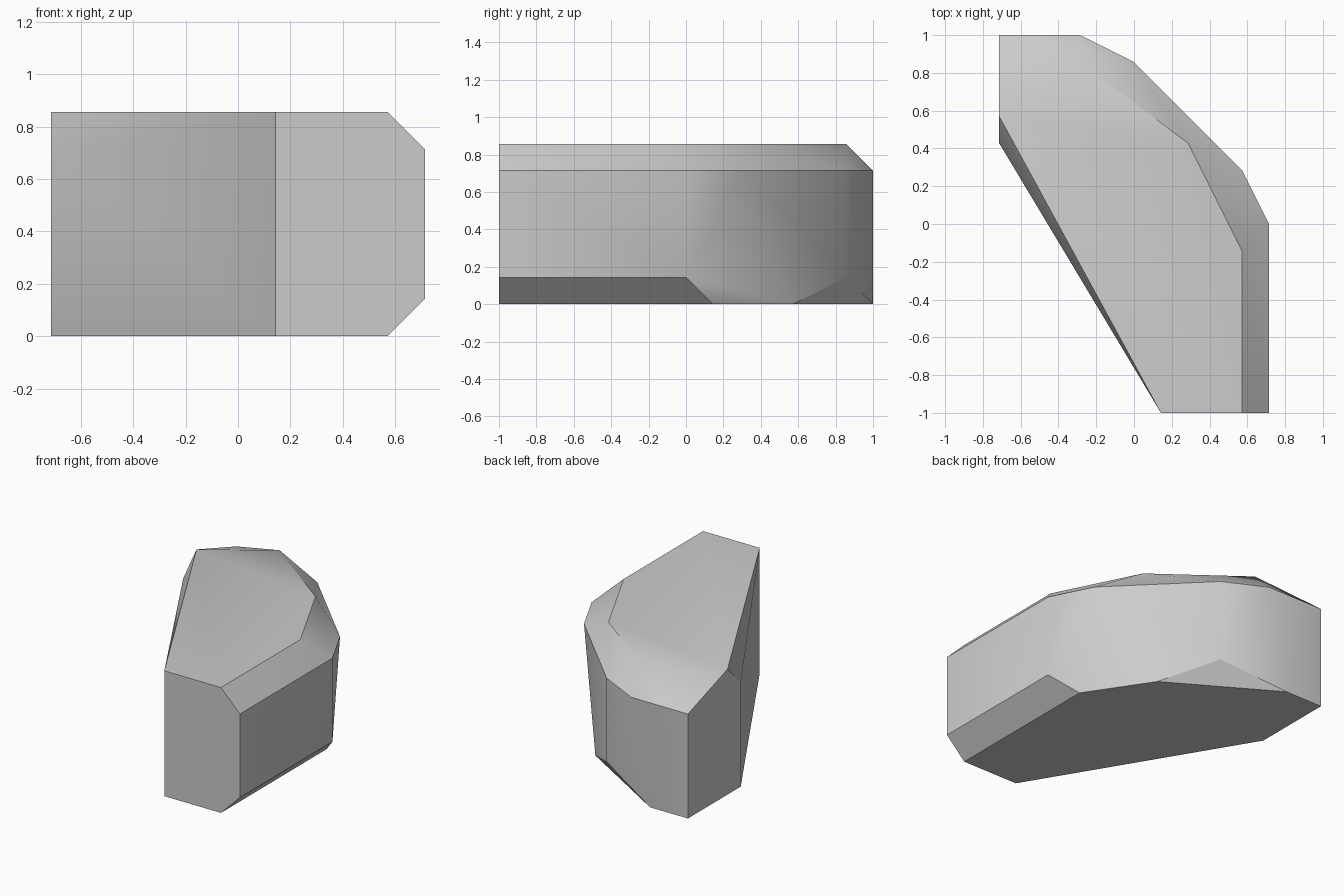
import bpy
import bmesh
import math

# Remove the default cube
cube = bpy.data.objects.get("Cube")
if cube:
    bpy.data.objects.remove(cube, do_unlink=True)

GRID = 1 / 7  # the block is laid out on a regular lattice

# Plan outline of the block at each level, in lattice steps
outlines = {
    6: [(1, -7), (4, -7), (4, -1), (2, 3), (-2, 6), (-5, 4)],
    5: [(5, -7), (5, 0), (4, 2), (0, 6), (-2, 7), (-5, 7), (-5, 3)],
    1: [(5, -7), (5, 0), (0, 6)],
    0: [(1, -7), (4, -7), (4, 1), (2, 4), (-3, 7), (-5, 7), (-5, 3)],
}

# Stone material
stone = bpy.data.materials.new("stone grey")
stone.use_nodes = True
colour = (0.6, 0.6, 0.6, 1)
stone.diffuse_color = colour
stone.node_tree.nodes["Principled BSDF"].inputs["Base Color"].default_value = colour

# Chipped block: hull around the stacked outlines, flat areas merged
bm = bmesh.new()
for level, outline in outlines.items():
    for x, y in outline:
        bm.verts.new((x * GRID, y * GRID, level * GRID))
bmesh.ops.convex_hull(bm, input=bm.verts[:])
bmesh.ops.dissolve_limit(bm, angle_limit=math.radians(0.5),
                         verts=bm.verts[:], edges=bm.edges[:])
bmesh.ops.recalc_face_normals(bm, faces=bm.faces[:])

mesh = bpy.data.meshes.new("stone_block")
bm.to_mesh(mesh)
bm.free()
mesh.materials.append(stone)
block = bpy.data.objects.new("stone_block", mesh)
bpy.context.collection.objects.link(block)

# Soft shading across shallow bends, crisp chamfers
bpy.ops.object.select_all(action="DESELECT")
block.select_set(True)
bpy.context.view_layer.objects.active = block
bpy.ops.object.shade_smooth_by_angle(angle=math.radians(30))
